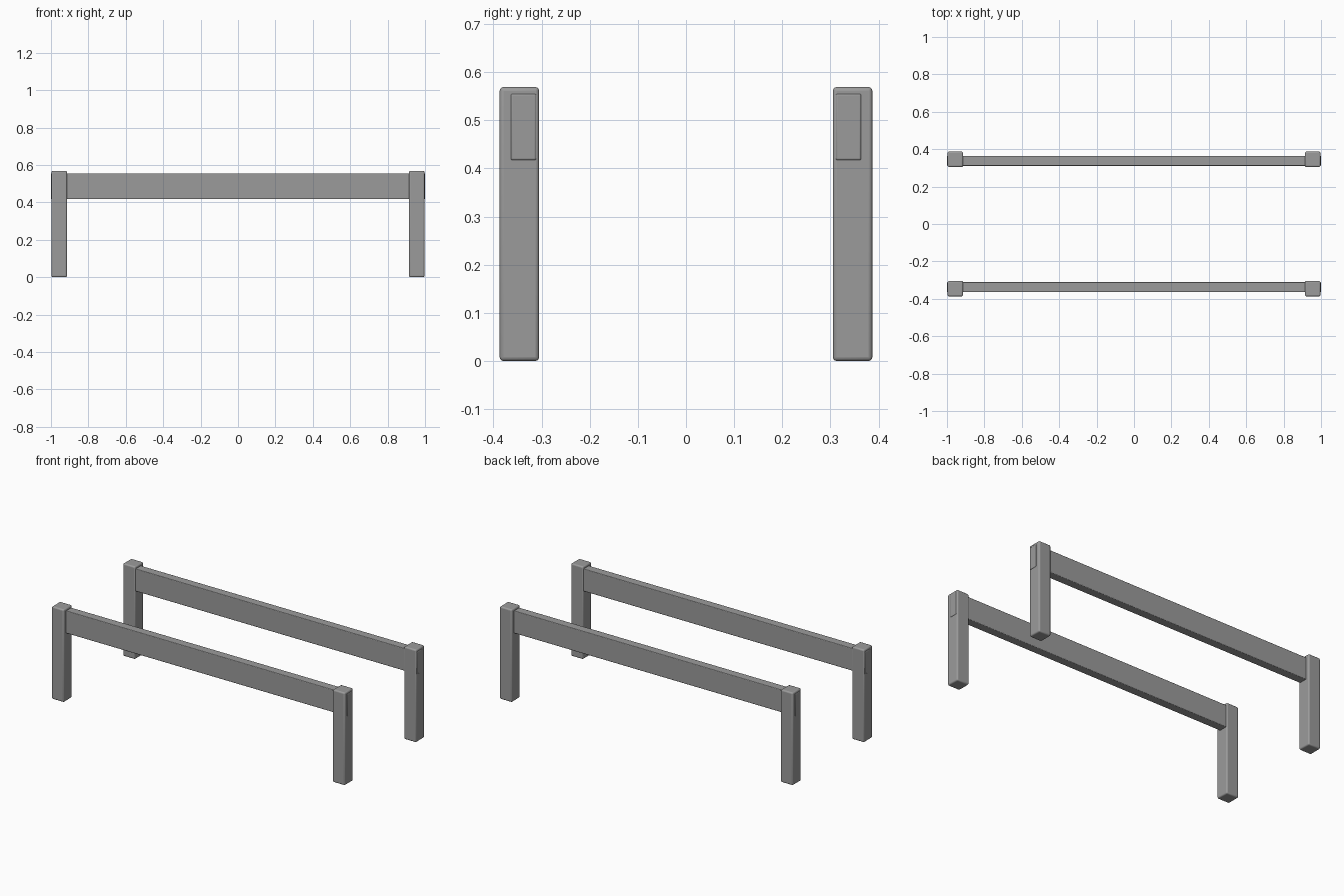
import bpy
import bmesh

cube = bpy.data.objects.get("Cube")
if cube:
    bpy.data.objects.remove(cube, do_unlink=True)

# Single grey finish
grey = bpy.data.materials.new("plain_grey")
grey.use_nodes = True
colour = (0.33, 0.33, 0.33, 1)
grey.diffuse_color = colour
grey.node_tree.nodes["Principled BSDF"].inputs["Base Color"].default_value = colour


def rounded_box(name, low, high, radius):
    """Box between two corners with softened edges."""
    bm = bmesh.new()
    bmesh.ops.create_cube(bm, size=1)
    for v in bm.verts:
        v.co = [h if c > 0 else l for c, l, h in zip(v.co, low, high)]
    mesh = bpy.data.meshes.new(name)
    bm.to_mesh(mesh)
    bm.free()
    mesh.materials.append(grey)
    obj = bpy.data.objects.new(name, mesh)
    bpy.context.collection.objects.link(obj)

    bevel = obj.modifiers.new("soft_edges", "BEVEL")
    bevel.width = radius
    bevel.segments = 3
    bpy.ops.object.select_all(action="DESELECT")
    obj.select_set(True)
    bpy.context.view_layer.objects.active = obj
    bpy.ops.object.shade_smooth_by_angle()
    return obj


def span(sign, inner, outer):
    """Interval on the chosen side of the centre, in ascending order."""
    return sorted((sign * inner, sign * outer))


for side, depth in (("front", -1), ("back", 1)):
    # Posts at both ends
    y0, y1 = span(depth, 0.305, 0.387)
    for end, sign in (("left", 1), ("right", -1)):
        x0, x1 = span(sign, 0.914, 0.997)
        rounded_box(f"{side}_{end}_leg", (x0, y0, 0), (x1, y1, 0.569), 0.008)

    # Rail through the posts, its ends standing slightly proud
    y0, y1 = span(depth, 0.311, 0.364)
    rounded_box(f"{side}_rail", (-1, y0, 0.417), (1, y1, 0.555), 0.004)
